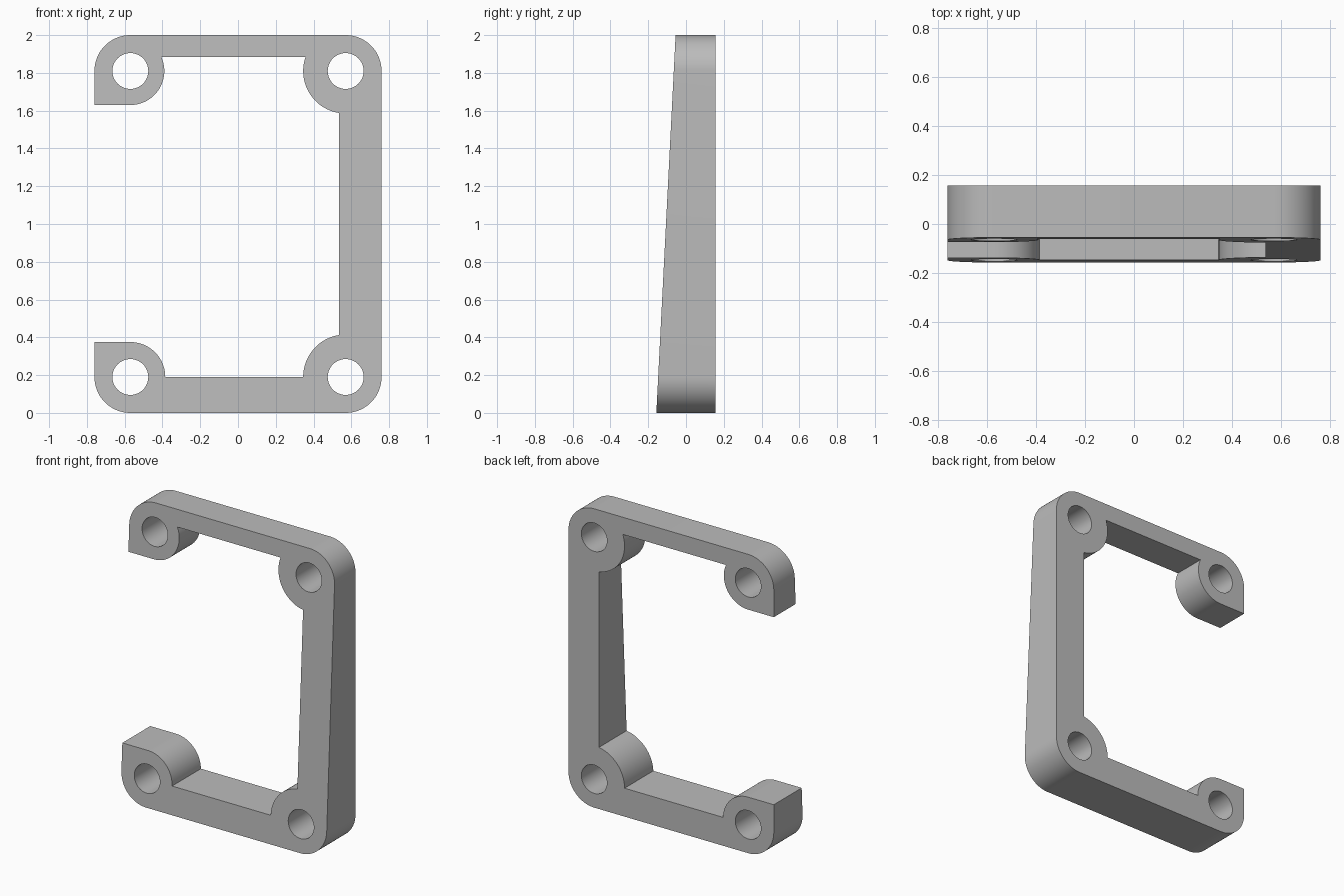
import bpy, bmesh
from math import sin, cos, asin, acos, radians, degrees, pi

if "Cube" in bpy.data.objects:
    bpy.data.objects.remove(bpy.data.objects["Cube"])

HX, ZB, ZT = 0.57, 0.19, 1.81      # screw hole centres
BACK = 0.157


def arc(cx, cz, r, a0, a1, n=20):
    """Points on an arc, angles in degrees."""
    angles = [radians(a0 + (a1 - a0) * i / n) for i in range(n + 1)]
    return [(cx + r * cos(a), cz + r * sin(a)) for a in angles]


def front_y(z):
    """Sloping front plane: thick at the bottom, thin at the top."""
    return -0.157 + 0.051 * z


# Rounded outer corners
outline = arc(-HX, ZB, 0.19, 180, 270)
outline += arc(HX, ZB, 0.19, 270, 360)
outline += arc(HX, ZT, 0.19, 0, 90)
outline += arc(-HX, ZT, 0.19, 90, 180)
# Upper left boss, up to the underside of the top bar
outline += [(-0.76, 1.63)]
outline += arc(-HX, ZT, 0.18, -90, degrees(asin(0.075 / 0.18)), 28)
# Right bosses, joined by the inner edge of the side bar
side = degrees(acos(0.035 / 0.225))
outline += arc(HX, ZT, 0.225, 180 - degrees(asin(0.075 / 0.225)), 180 + side, 24)
outline += arc(HX, ZB, 0.225, 180 - side, 180)
# Lower left boss
outline += arc(-HX, ZB, 0.185, 0, 90)
outline += [(-0.76, 0.375)]

# Screw holes
loops = [outline]
for x in (-HX, HX):
    for z in (ZB, ZT):
        loops.append(arc(x, z, 0.095, 0, 360, 48)[:-1])

# Fill the profile at the back, then extrude it to the sloping front
bm = bmesh.new()
for pts in loops:
    vs = [bm.verts.new((x, BACK, z)) for x, z in pts]
    for i, v in enumerate(vs):
        bm.edges.new((v, vs[(i + 1) % len(vs)]))
bmesh.ops.triangle_fill(bm, edges=bm.edges[:], use_beauty=True, normal=(0, 1, 0))
ext = bmesh.ops.extrude_face_region(bm, geom=bm.faces[:], use_keep_orig=True)
for v in ext["geom"]:
    if isinstance(v, bmesh.types.BMVert):
        v.co.y = front_y(v.co.z)
bmesh.ops.recalc_face_normals(bm, faces=bm.faces[:])

mesh = bpy.data.meshes.new("bracket_frame")
bm.to_mesh(mesh)
bm.free()
frame = bpy.data.objects.new("bracket_frame", mesh)
bpy.context.collection.objects.link(frame)

grey = bpy.data.materials.new("plain_grey")
grey.diffuse_color = (0.5, 0.5, 0.5, 1)
grey.use_nodes = True
grey.node_tree.nodes["Principled BSDF"].inputs["Base Color"].default_value = grey.diffuse_color
mesh.materials.append(grey)

bpy.context.view_layer.objects.active = frame
frame.select_set(True)
bpy.ops.object.shade_smooth_by_angle(angle=radians(30))
